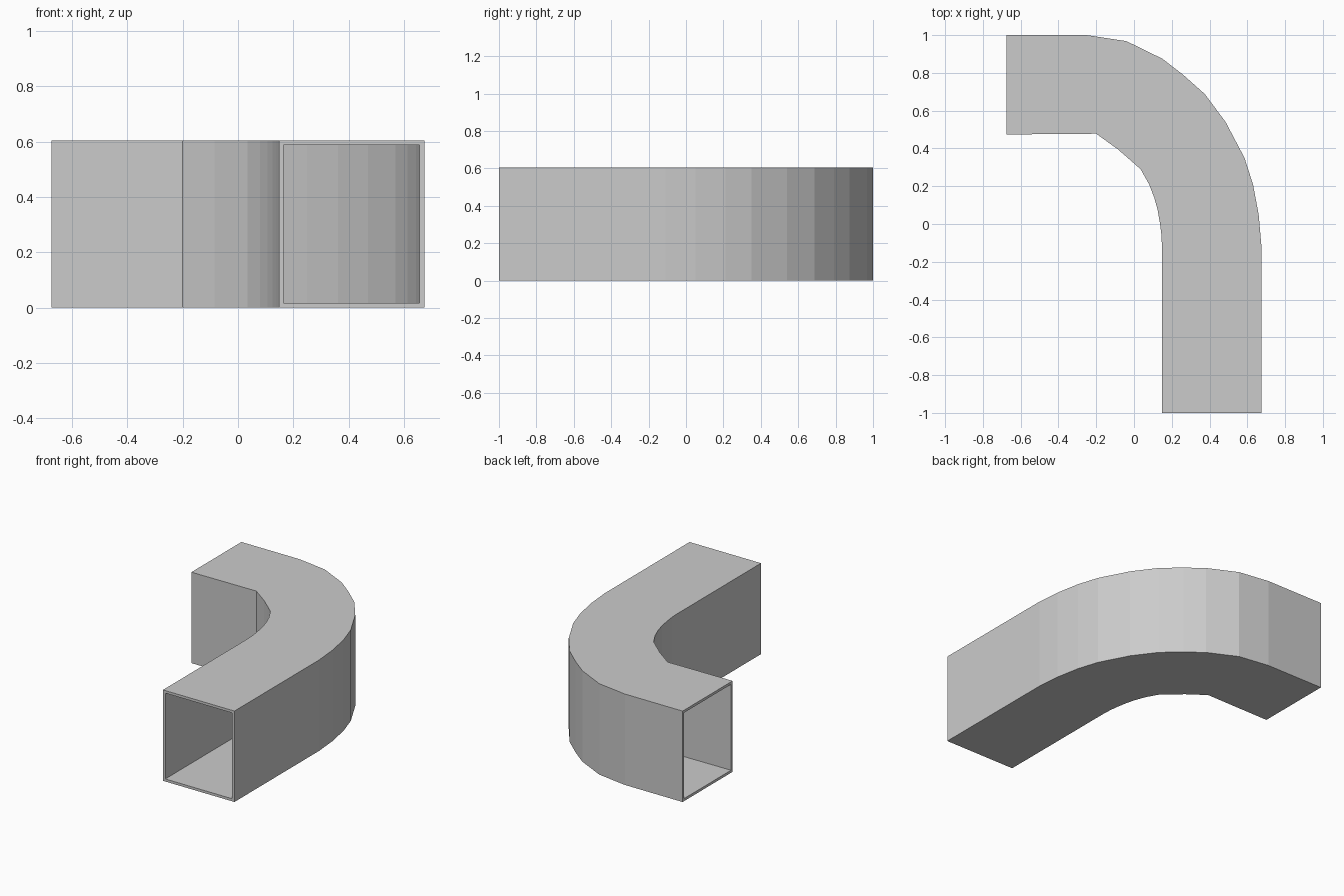
import bpy, bmesh
from mathutils import Vector

if "Cube" in bpy.data.objects:
    bpy.data.objects.remove(bpy.data.objects["Cube"])

HEIGHT, WALL = 0.605, 0.017

# Plan outlines of the two side walls, paired station by station along the bend
outer = [(-0.675, 1.0), (-0.25, 1.0), (-0.04, 0.968), (0.15, 0.875), (0.26, 0.79),
         (0.375, 0.688), (0.485, 0.54), (0.585, 0.35), (0.63, 0.21), (0.66, 0.05),
         (0.674, -0.11), (0.674, -1.0)]
inner = [(-0.675, 0.474), (-0.2, 0.478), (-0.085, 0.395), (-0.025, 0.343), (0.035, 0.29),
         (0.08, 0.21), (0.107, 0.14), (0.125, 0.075), (0.138, 0.0), (0.145, -0.055),
         (0.148, -0.12), (0.148, -1.0)]


def offset(points, dist):
    """Mitred offset of an open path, positive to the right of travel."""
    pts = [Vector(p) for p in points]
    normals = []
    for a, b in zip(pts, pts[1:]):
        d = (b - a).normalized()
        normals.append(Vector((d.y, -d.x)))
    result = []
    for i, p in enumerate(pts):
        n1 = normals[max(i - 1, 0)]
        n2 = normals[min(i, len(normals) - 1)]
        q = p + (n1 + n2) * (dist / (1 + n1.dot(n2)))
        if i in (0, len(pts) - 1):
            # keep the open ends flush
            if i == 0:
                q.x = p.x
            else:
                q.y = p.y
        result.append(q)
    return result


def ring_loops(bm, side_a, side_b, low, high):
    """Four-cornered cross-sections along the duct."""
    return [[bm.verts.new((p[0], p[1], z))
             for p, z in ((a, low), (a, high), (b, high), (b, low))]
            for a, b in zip(side_a, side_b)]


def skin(bm, rings):
    for r, s in zip(rings, rings[1:]):
        for k in range(4):
            j = (k + 1) % 4
            bm.faces.new((r[k], r[j], s[j], s[k]))


# Hollow rectangular duct: outer skin, inner skin, rims at both ends
bm = bmesh.new()
shell = ring_loops(bm, outer, inner, 0, HEIGHT)
bore = ring_loops(bm, offset(outer, WALL), offset(inner, -WALL), WALL, HEIGHT - WALL)
skin(bm, shell)
skin(bm, bore)
for end in (0, -1):
    for k in range(4):
        j = (k + 1) % 4
        bm.faces.new((shell[end][k], shell[end][j], bore[end][j], bore[end][k]))
bmesh.ops.recalc_face_normals(bm, faces=bm.faces)

mesh = bpy.data.meshes.new("curved_duct")
bm.to_mesh(mesh)
bm.free()
bpy.context.collection.objects.link(bpy.data.objects.new("curved_duct", mesh))
